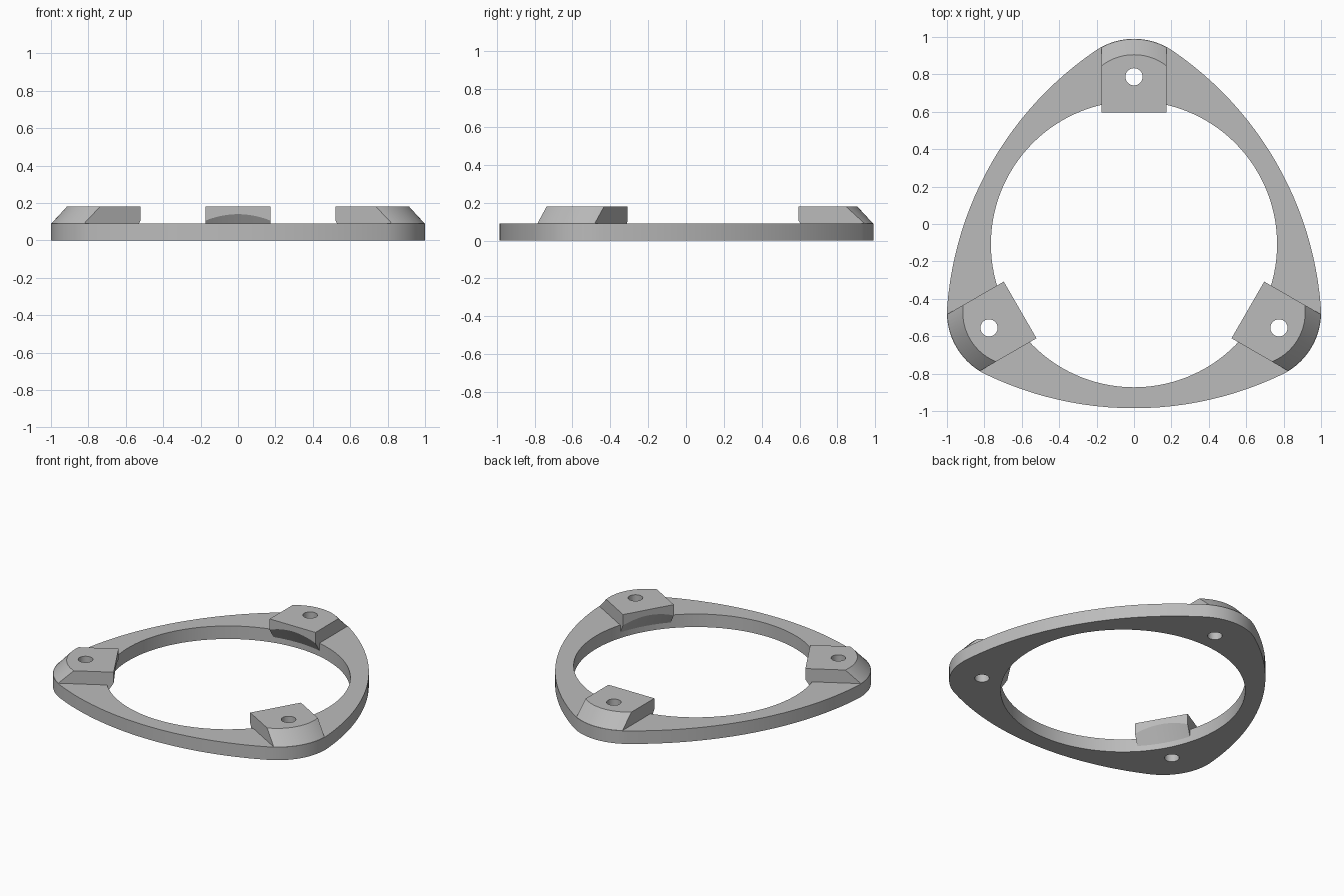
import bpy, bmesh
from math import pi, sin, cos, atan2, sqrt, radians
from mathutils import Matrix

cube = bpy.data.objects.get("Cube")
if cube:
    bpy.data.objects.remove(cube, do_unlink=True)

CENTRE = Matrix.Translation((0, -0.108, 0))
RING_TOP, PAD_TOP, BORE = 0.09, 0.18, 0.765
TIP, SIDE = 1.098, 0.877            # outline radius at corners and mid sides
TIP_D, TIP_R = 0.731, 0.367         # corner arc centre distance and radius
HALF_W, PAD_IN = 0.175, 0.703       # pad half width and inner face distance
CONE_Z, CONE_SLOPE = 0.039, 1.63    # tapered support under each pad

grey = bpy.data.materials.new("plain grey")
grey.use_nodes = True
colour = (0.5, 0.5, 0.5, 1)
grey.diffuse_color = colour
grey.node_tree.nodes["Principled BSDF"].inputs["Base Color"].default_value = colour


def finish(bm, name, matrix):
    bmesh.ops.recalc_face_normals(bm, faces=bm.faces)
    mesh = bpy.data.meshes.new(name)
    bm.to_mesh(mesh)
    bm.free()
    mesh.transform(matrix)
    mesh.materials.append(grey)
    obj = bpy.data.objects.new(name, mesh)
    bpy.context.collection.objects.link(obj)
    return obj


def outline():
    """Rounded triangle: three corner arcs joined by tangent side arcs."""
    s = SIDE - TIP_R
    k = (TIP_D ** 2 - s ** 2) / (2 * s - TIP_D)
    big_r = k + SIDE
    join = atan2(k * sin(pi / 3), TIP_D + k * cos(pi / 3))
    pts = []
    for corner in range(3):
        base = pi / 2 + corner * 2 * pi / 3
        for i in range(24):
            a = base - join + 2 * join * i / 24
            pts.append((TIP_D * cos(base) + TIP_R * cos(a),
                        TIP_D * sin(base) + TIP_R * sin(a)))
        mid = base + pi / 3
        for i in range(24):
            a = base + join + 2 * (pi / 3 - join) * i / 24
            pts.append((-k * cos(mid) + big_r * cos(a),
                        -k * sin(mid) + big_r * sin(a)))
    return pts


def prism(points, z0, z1, name, matrix):
    bm = bmesh.new()
    face = bm.faces.new([bm.verts.new((x, y, z0)) for x, y in points])
    out = bmesh.ops.extrude_face_region(bm, geom=[face])
    verts = [v for v in out["geom"] if isinstance(v, bmesh.types.BMVert)]
    bmesh.ops.translate(bm, verts=verts, vec=(0, 0, z1 - z0))
    return finish(bm, name, matrix)


def circle(radius, count, y=0):
    return [(radius * cos(2 * pi * i / count), y + radius * sin(2 * pi * i / count))
            for i in range(count)]


def pad(matrix):
    """Pad lofted across its width, with a bevelled nose and tapered underside."""
    bm = bmesh.new()
    rows, steps = [], 20
    for i in range(steps + 1):
        x = HALF_W * (2 * i / steps - 1)
        nose_low = TIP_D + sqrt(TIP_R ** 2 - x * x) - 0.001
        nose_high = 0.728 + sqrt(0.285 ** 2 - x * x)
        under_z = CONE_Z + CONE_SLOPE * (BORE - sqrt(PAD_IN ** 2 + x * x))
        foot_r = BORE + 0.01
        foot_z = CONE_Z - 0.01 * CONE_SLOPE
        profile = [(nose_low, RING_TOP - 0.001), (nose_high, PAD_TOP),
                   (PAD_IN, PAD_TOP), (PAD_IN, under_z),
                   (sqrt(foot_r ** 2 - x * x), foot_z), (0.9, foot_z)]
        rows.append([bm.verts.new((x, y, z)) for y, z in profile])
    for a, b in zip(rows, rows[1:]):
        for j in range(len(a)):
            n = (j + 1) % len(a)
            bm.faces.new((a[j], a[n], b[n], b[j]))
    bm.faces.new(rows[0])
    bm.faces.new(rows[-1])
    return finish(bm, "pad", matrix)


def combine(target, tool, operation):
    mod = target.modifiers.new("combine", "BOOLEAN")
    mod.operation, mod.solver, mod.object = operation, "EXACT", tool
    bpy.context.view_layer.objects.active = target
    bpy.ops.object.modifier_apply(modifier=mod.name)
    bpy.data.objects.remove(tool, do_unlink=True)


# Flat ring with a round bore
frame = prism(outline(), 0, RING_TOP, "mounting_ring", CENTRE)
combine(frame, prism(circle(BORE, 120), -0.1, 0.3, "bore_cutter", CENTRE), "DIFFERENCE")

# Three raised pads, each drilled through
for corner in range(3):
    turn = CENTRE @ Matrix.Rotation(corner * 2 * pi / 3, 4, "Z")
    combine(frame, pad(turn), "UNION")
    hole = prism(circle(0.046, 32, 0.895), -0.1, 0.3, "hole_cutter", turn)
    combine(frame, hole, "DIFFERENCE")

bpy.ops.object.select_all(action="DESELECT")
frame.select_set(True)
bpy.context.view_layer.objects.active = frame
bpy.ops.object.shade_smooth_by_angle(angle=radians(25))
